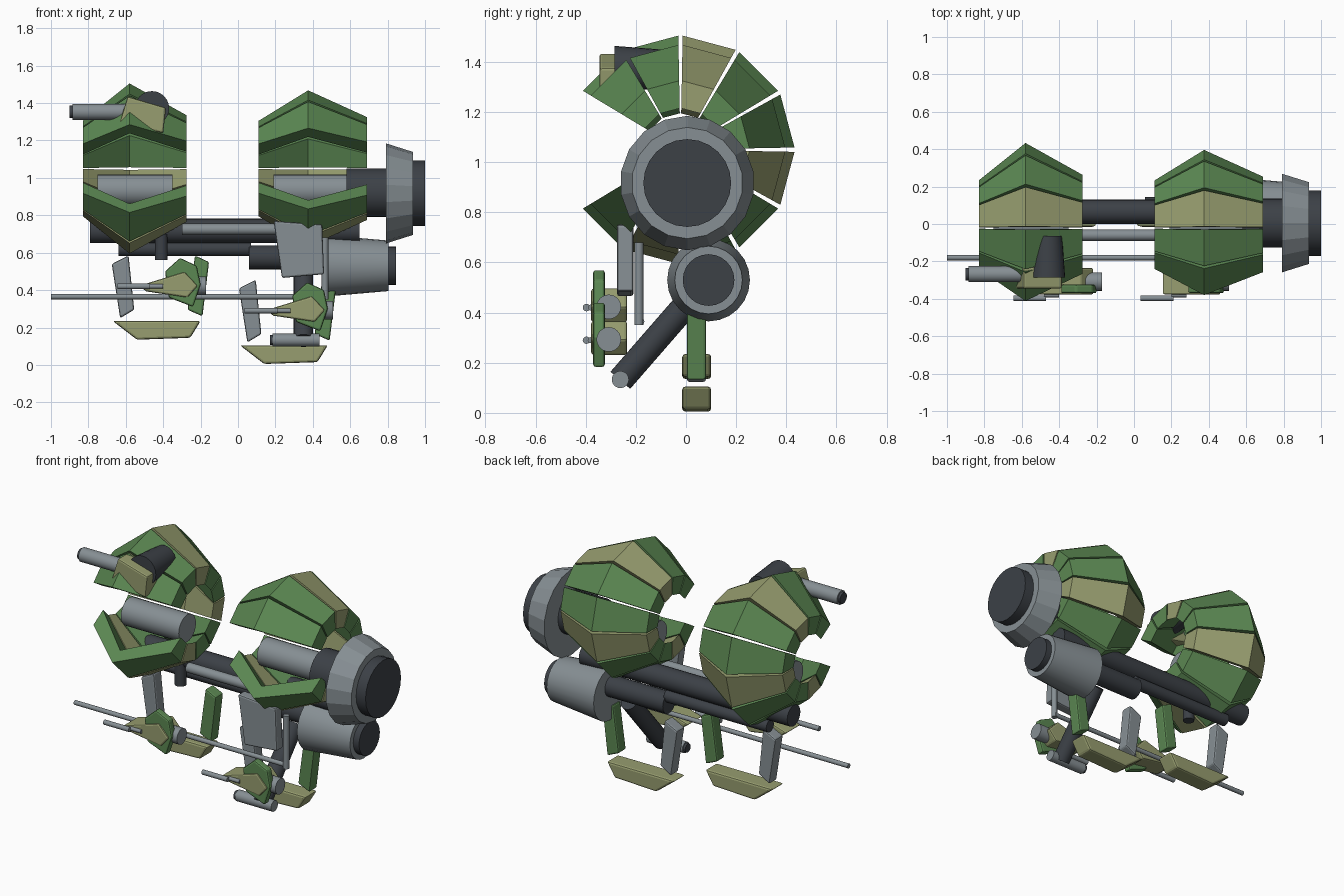
import bpy, bmesh, math
from mathutils import Vector, Matrix

if "Cube" in bpy.data.objects:
    bpy.data.objects.remove(bpy.data.objects["Cube"])


def mat(name, col):
    m = bpy.data.materials.new(name)
    m.diffuse_color = (*col, 1)
    m.use_nodes = True
    m.node_tree.nodes["Principled BSDF"].inputs["Base Color"].default_value = m.diffuse_color
    return m


GREEN = mat("leaf green", (0.105, 0.245, 0.085))
OLIVE = mat("olive", (0.31, 0.34, 0.16))
GREY = mat("steel grey", (0.24, 0.275, 0.295))
DARK = mat("dark metal", (0.045, 0.052, 0.062))


def finish(name, bm, mats, bevel=0, smooth=False):
    bmesh.ops.recalc_face_normals(bm, faces=bm.faces[:])
    me = bpy.data.meshes.new(name)
    bm.to_mesh(me)
    bm.free()
    ob = bpy.data.objects.new(name, me)
    bpy.context.collection.objects.link(ob)
    for m in mats:
        me.materials.append(m)
    if bevel:
        b = ob.modifiers.new("bevel", 'BEVEL')
        b.width = bevel
        b.segments = 2
    if smooth:
        bpy.ops.object.select_all(action='DESELECT')
        ob.select_set(True)
        bpy.context.view_layer.objects.active = ob
        bpy.ops.object.shade_smooth_by_angle(angle=math.radians(35))
    return ob


def tube(name, p0, p1, r0, m, r1=None, sides=24, smooth=True):
    """Cylinder or frustum between two points."""
    a, b = Vector(p0), Vector(p1)
    d = b - a
    rot = d.to_track_quat('Z', 'Y').to_matrix().to_4x4()
    bm = bmesh.new()
    bmesh.ops.create_cone(bm, cap_ends=True, segments=sides, radius1=r0,
                          radius2=r0 if r1 is None else r1, depth=d.length,
                          matrix=Matrix.Translation((a + b) / 2) @ rot)
    return finish(name, bm, [m], smooth=smooth)


def xtube(name, x0, x1, y, z, r, m, r1=None, **kw):
    return tube(name, (x0, y, z), (x1, y, z), r, m, r1, **kw)


def plate(name, pts, y0, y1, m, dx=0, dz=0, bevel=0.01):
    """Outline in x,z extruded along y."""
    bm = bmesh.new()
    f = bm.faces.new([bm.verts.new((x + dx, y0, z + dz)) for x, z in pts])
    ext = bmesh.ops.extrude_face_region(bm, geom=[f])
    vs = [v for v in ext["geom"] if isinstance(v, bmesh.types.BMVert)]
    bmesh.ops.translate(bm, verts=vs, vec=(0, y1 - y0, 0))
    return finish(name, bm, [m], bevel)


def shell(name, xl, xm, xr, ridge, edge_l, edge_r):
    """Open ring of thick wedge panels with a ridge; the front two are left out."""
    profile = [(xl, edge_l), (xm, ridge), (xr, edge_r),
               (xr, edge_r - 0.11), (xm, ridge - 0.09), (xl, edge_l - 0.11)]
    yc, zc, gap = -0.022, 1.05, math.radians(1.1)
    bm = bmesh.new()
    for k in range(12):
        if k in (5, 6):
            continue
        ends = []
        for a in (math.radians(30 * k) + gap, math.radians(30 * k + 30) - gap):
            ends.append([bm.verts.new((x, yc + r * math.cos(a), zc + r * math.sin(a)))
                         for x, r in profile])
        A, B = ends
        n = len(profile)
        faces = [bm.faces.new((A[i], A[(i + 1) % n], B[(i + 1) % n], B[i])) for i in range(n)]
        for E in ends:  # chevron-shaped ends, one quad per slope
            faces += [bm.faces.new((E[0], E[1], E[4], E[5])),
                      bm.faces.new((E[1], E[2], E[3], E[4]))]
        for f in faces:
            f.material_index = 1 if k in (2, 8, 11) else 0
    finish(name, bm, [GREEN, OLIVE])


# Two panelled shells with their inner cores
shell("left_shell", -0.83, -0.58, -0.275, 0.455, 0.255, 0.285)
shell("right_shell", 0.11, 0.375, 0.69, 0.418, 0.255, 0.275)
xtube("left_core", -0.75, -0.35, 0, 0.933, 0.085, GREY)
xtube("right_core", 0.19, 0.585, 0, 0.933, 0.085, GREY)

# Upper engine
xtube("upper_engine_shaft", 0.58, 0.80, 0.005, 0.92, 0.13, DARK)
xtube("upper_engine_cone", 0.79, 0.935, 0.005, 0.917, 0.268, GREY, 0.222, sides=18, smooth=False)
xtube("upper_engine_cap", 0.93, 1.0, 0.005, 0.917, 0.175, DARK)

# Lower engine
xtube("lower_engine_cone", 0.46, 0.805, 0.09, 0.53, 0.165, GREY, 0.135)
xtube("lower_engine_cap", 0.80, 0.845, 0.09, 0.53, 0.103, DARK)
xtube("lower_engine_shaft", 0.06, 0.47, 0.08, 0.575, 0.064, DARK)

# Cross bars
xtube("main_bar", -0.79, 0.65, 0.065, 0.717, 0.065, DARK)
xtube("lower_bar", -0.64, 0.07, 0.085, 0.62, 0.038, DARK)
xtube("front_bar", -0.30, 0.20, -0.06, 0.725, 0.03, GREY)
tube("bar_stub", (-0.41, 0.02, 0.56), (-0.41, 0.02, 0.70), 0.034, DARK)

# Front shield, hanging strut and long rod
plate("front_shield", [(0.19, 0.77), (0.45, 0.75), (0.46, 0.485), (0.235, 0.465)],
      -0.275, -0.21, GREY)
tube("hanging_strut", (0.465, -0.188, 0.35), (0.465, -0.188, 0.68), 0.018, GREY, sides=12)
xtube("long_rod", -1.0, 0.47, -0.18, 0.365, 0.014, GREY, sides=12)

# Diagonal brace and its end roller
tube("diagonal_brace", (0.35, 0.06, 0.50), (0.35, -0.262, 0.13), 0.052, DARK)
xtube("brace_roller", 0.185, 0.435, -0.262, 0.133, 0.034, GREY)
xtube("roller_tip", 0.17, 0.19, -0.262, 0.133, 0.027, DARK)

# Repeated feet and gun pods, left then right
for side, dx, dz in (("left", 0, 0), ("right", 0.68, -0.13)):
    plate(side + "_foot", [(-0.67, 0.235), (-0.2, 0.235), (-0.255, 0.145), (-0.54, 0.135)],
          -0.015, 0.1, OLIVE, dx, dz, 0.012)
    plate(side + "_grey_strut", [(-0.675, 0.54), (-0.585, 0.585), (-0.555, 0.295), (-0.63, 0.25)],
          0.003, 0.08, GREY, dx, dz)
    plate(side + "_green_strut", [(-0.23, 0.585), (-0.155, 0.55), (-0.19, 0.26), (-0.27, 0.295)],
          0.003, 0.08, GREEN, dx, dz)
    plate(side + "_pod_body", [(-0.53, 0.42), (-0.285, 0.495), (-0.215, 0.42),
                               (-0.27, 0.357), (-0.49, 0.39)], -0.378, -0.235, OLIVE, dx, dz + 0.003)
    plate(side + "_pod_fin", [(-0.39, 0.50), (-0.31, 0.572), (-0.22, 0.53), (-0.20, 0.43),
                              (-0.24, 0.31), (-0.37, 0.36)], -0.37, -0.324, GREEN, dx, dz)
    xtube(side + "_pod_nozzle", -0.27 + dx, -0.172 + dx, -0.308, 0.423 + dz, 0.049, GREY)
    xtube(side + "_pod_barrel", -0.645 + dx, -0.46 + dx - 0.01, -0.397, 0.42 + dz, 0.015, GREY, sides=12)
    xtube(side + "_barrel_mount", -0.48 + dx, -0.40 + dx, -0.38, 0.42 + dz, 0.012, GREY, sides=12)

# Cannon on the left shell
plate("cannon_block", [(-0.59, 1.435), (-0.385, 1.375), (-0.40, 1.24), (-0.635, 1.29)],
      -0.345, -0.23, OLIVE)
xtube("cannon_barrel", -0.885, -0.58, -0.268, 1.353, 0.043, GREY)
xtube("cannon_muzzle", -0.90, -0.88, -0.268, 1.353, 0.034, DARK)
tube("cannon_drum", (-0.46, -0.285, 1.372), (-0.46, -0.065, 1.372), 0.092, DARK, 0.075)
